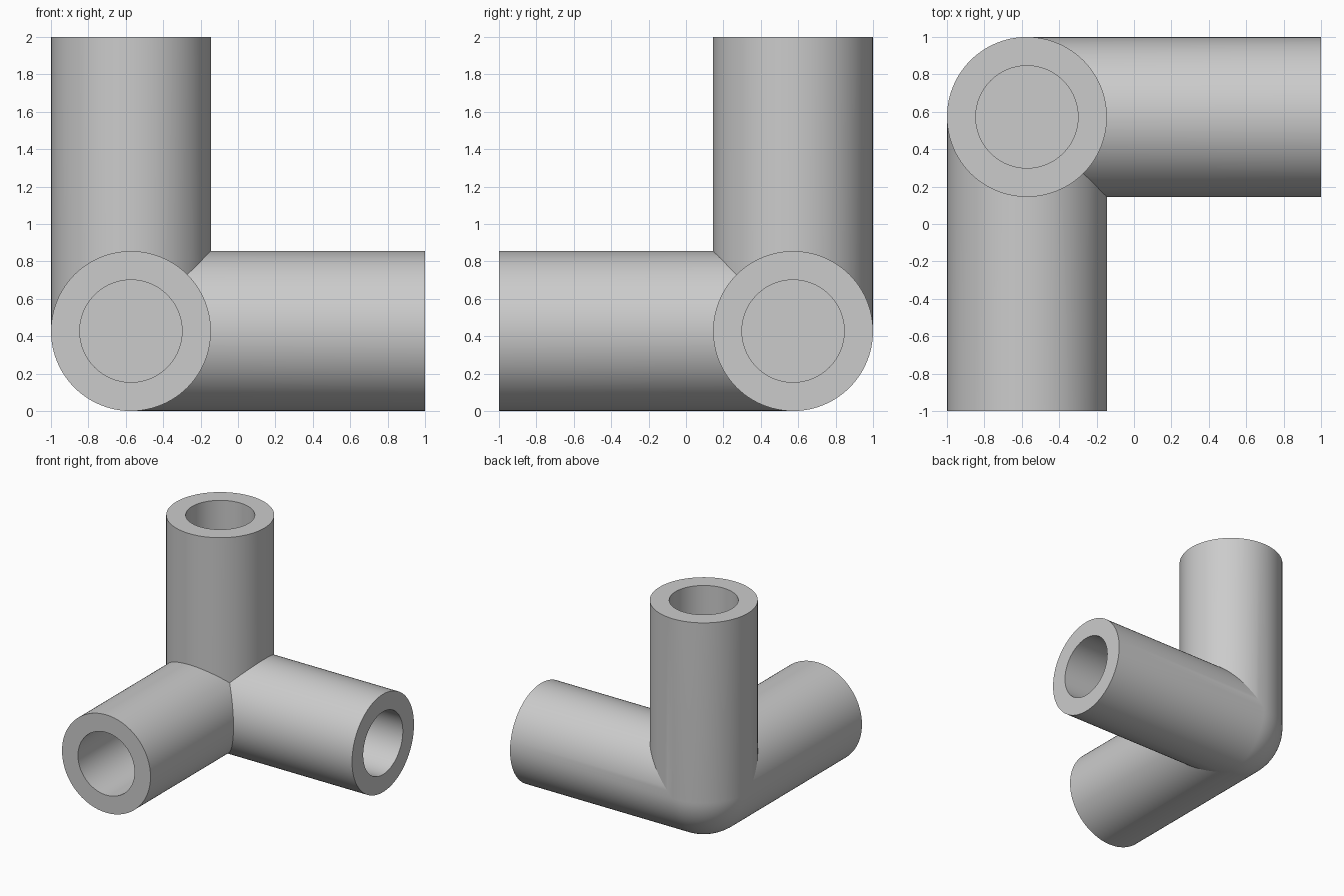
import bpy
import bmesh
from math import pi, radians
from mathutils import Matrix, Vector

if "Cube" in bpy.data.objects:
    bpy.data.objects.remove(bpy.data.objects["Cube"], do_unlink=True)

SEGMENTS = 96
OUTER = 0.4275          # tube radius
BORE = 0.2735           # socket radius
LENGTH = 2 - OUTER      # from the corner centre to a tube mouth
FLOOR = OUTER           # socket bottom, level with the neighbouring tubes
CORNER = Vector((OUTER - 1, 1 - OUTER, OUTER))
ARMS = Vector((1, -1, 1))   # the tubes run along +x, -y and +z

grey = bpy.data.materials.new("plain grey")
grey.use_nodes = True
colour = (0.6, 0.6, 0.6, 1)
grey.diffuse_color = colour
grey.node_tree.nodes["Principled BSDF"].inputs["Base Color"].default_value = colour


def clip(bm, normal):
    """Cut away what lies on the normal's side of a plane through the centre."""
    bmesh.ops.bisect_plane(bm, geom=bm.verts[:] + bm.edges[:] + bm.faces[:],
                           dist=1e-5, plane_co=(0, 0, 0), plane_no=normal,
                           clear_outer=True)


def add_to(target, bm, matrix):
    """Copy a part into the target mesh, placed by the matrix."""
    part = bpy.data.meshes.new("part")
    bm.to_mesh(part)
    part.transform(matrix)
    target.from_mesh(part)
    bpy.data.meshes.remove(part)


# Upright tube with a blind socket, turned from a profile
tube = bmesh.new()
profile = [(OUTER, 0), (OUTER, LENGTH), (BORE, LENGTH), (BORE, FLOOR), (0, FLOOR)]
points = [tube.verts.new((r, 0, z)) for r, z in profile]
edges = [tube.edges.new(pair) for pair in zip(points, points[1:])]
bmesh.ops.spin(tube, geom=points + edges, cent=(0, 0, 0), axis=(0, 0, 1),
               angle=2 * pi, steps=SEGMENTS)
bmesh.ops.remove_doubles(tube, verts=tube.verts[:], dist=1e-4)

# Mitres against the other two tubes
clip(tube, (1, 0, -1))
clip(tube, (0, -1, -1))

# Rounded outer corner: the sphere octant facing away from all tubes
ball = bmesh.new()
bmesh.ops.create_uvsphere(ball, u_segments=SEGMENTS, v_segments=SEGMENTS // 2,
                          radius=OUTER)
for axis in range(3):
    normal = Vector((0, 0, 0))
    normal[axis] = ARMS[axis]
    clip(ball, normal)

# Join three turned copies of the tube with the corner
body = bmesh.new()
for turn in range(3):
    add_to(body, tube, Matrix.Rotation(turn * 2 * pi / 3, 4, ARMS))
add_to(body, ball, Matrix.Identity(4))
bmesh.ops.remove_doubles(body, verts=body.verts[:], dist=1e-4)
bmesh.ops.recalc_face_normals(body, faces=body.faces[:])

mesh = bpy.data.meshes.new("corner_connector")
body.to_mesh(mesh)
for bm in (tube, ball, body):
    bm.free()
mesh.materials.append(grey)
connector = bpy.data.objects.new("corner_connector", mesh)
connector.location = CORNER
bpy.context.collection.objects.link(connector)

bpy.ops.object.select_all(action="DESELECT")
connector.select_set(True)
bpy.context.view_layer.objects.active = connector
bpy.ops.object.shade_smooth_by_angle(angle=radians(12))
